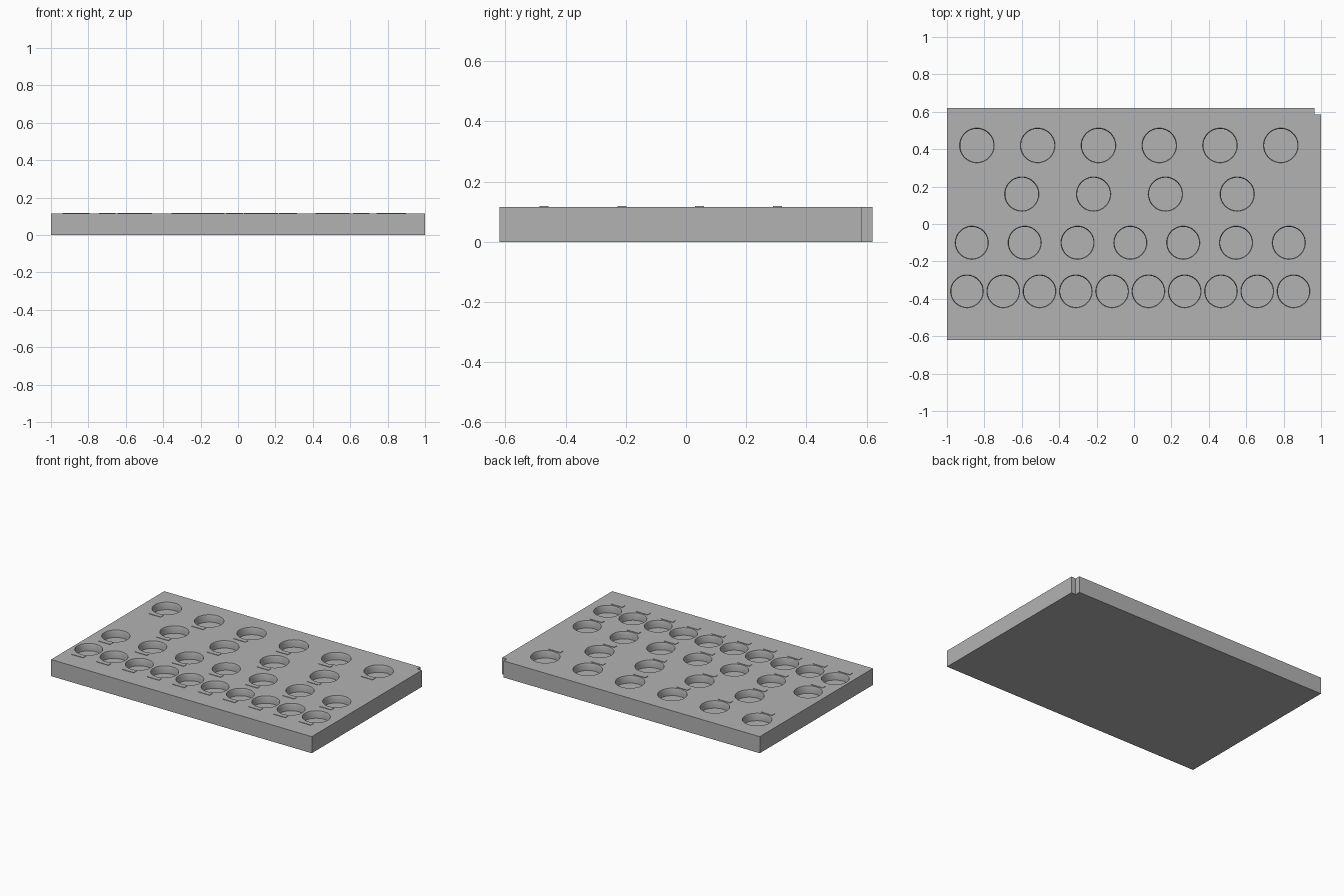
import bpy
import bmesh
import math

if "Cube" in bpy.data.objects:
    bpy.data.objects.remove(bpy.data.objects["Cube"])

HEIGHT = 0.115
POCKET_DEPTH = 0.05
LIP = 0.004
LIP_DEPTH = 0.012

# Each row: number of pockets, first x, spacing, y, radius
ROWS = [
    (6, -0.84, 0.325, 0.42, 0.093),
    (4, -0.60, 0.384, 0.16, 0.092),
    (7, -0.867, 0.2825, -0.10, 0.089),
    (10, -0.893, 0.194, -0.36, 0.088),
]

grey = bpy.data.materials.new("plain grey")
grey.use_nodes = True
colour = (0.45, 0.45, 0.45, 1)
grey.diffuse_color = colour
grey.node_tree.nodes["Principled BSDF"].inputs["Base Color"].default_value = colour


def make_object(name, bm):
    bmesh.ops.recalc_face_normals(bm, faces=bm.faces)
    mesh = bpy.data.meshes.new(name)
    bm.to_mesh(mesh)
    bm.free()
    mesh.materials.append(grey)
    obj = bpy.data.objects.new(name, mesh)
    bpy.context.collection.objects.link(obj)
    return obj


def add_pocket(bm, x, y, radius, sides=64):
    """Closed turned solid: straight wall with a flared lip at the top."""
    profile = [
        (radius - LIP, HEIGHT - POCKET_DEPTH),
        (radius - LIP, HEIGHT - LIP_DEPTH),
        (radius, HEIGHT),
        (radius, HEIGHT + 0.05),
    ]
    rings = []
    for r, z in profile:
        angles = [math.tau * i / sides for i in range(sides)]
        rings.append([bm.verts.new((x + r * math.cos(a), y + r * math.sin(a), z)) for a in angles])
    for low, high in zip(rings, rings[1:]):
        for i in range(sides):
            j = (i + 1) % sides
            bm.faces.new((low[i], low[j], high[j], high[i]))
    bm.faces.new(rings[0][::-1])
    bm.faces.new(rings[-1])


# Tray: rectangular slab with one notched rear corner
bm = bmesh.new()
outline = [(-1, -0.62), (1, -0.62), (1, 0.585), (0.965, 0.585), (0.965, 0.62), (-1, 0.62)]
base = bm.faces.new([bm.verts.new((x, y, 0)) for x, y in outline])
top = bmesh.ops.extrude_face_region(bm, geom=[base])
bmesh.ops.translate(bm, vec=(0, 0, HEIGHT),
                    verts=[v for v in top["geom"] if isinstance(v, bmesh.types.BMVert)])
tray = make_object("tray", bm)

# Round pockets and the low marker pad in front of each
cut = bmesh.new()
pads = bmesh.new()
for count, start, step, y, radius in ROWS:
    for i in range(count):
        x = start + i * step
        add_pocket(cut, x, y, radius)
        pad = bmesh.ops.create_cube(pads, size=1)["verts"]
        bmesh.ops.scale(pads, vec=(0.09, 0.03, 0.004), verts=pad)
        bmesh.ops.translate(pads, vec=(x, y - radius - 0.023, HEIGHT + 0.001), verts=pad)
cutter = make_object("pocket_cutter", cut)
cutter.hide_render = True
make_object("marker_pads", pads)

# Cut the pockets, then discard the cutter
boolean = tray.modifiers.new("pockets", "BOOLEAN")
boolean.operation = "DIFFERENCE"
boolean.solver = "EXACT"
boolean.object = cutter
bpy.ops.object.select_all(action="DESELECT")
tray.select_set(True)
bpy.context.view_layer.objects.active = tray
bpy.ops.object.modifier_apply(modifier=boolean.name)
bpy.data.objects.remove(cutter)
bpy.ops.object.shade_smooth_by_angle(angle=math.radians(20))
